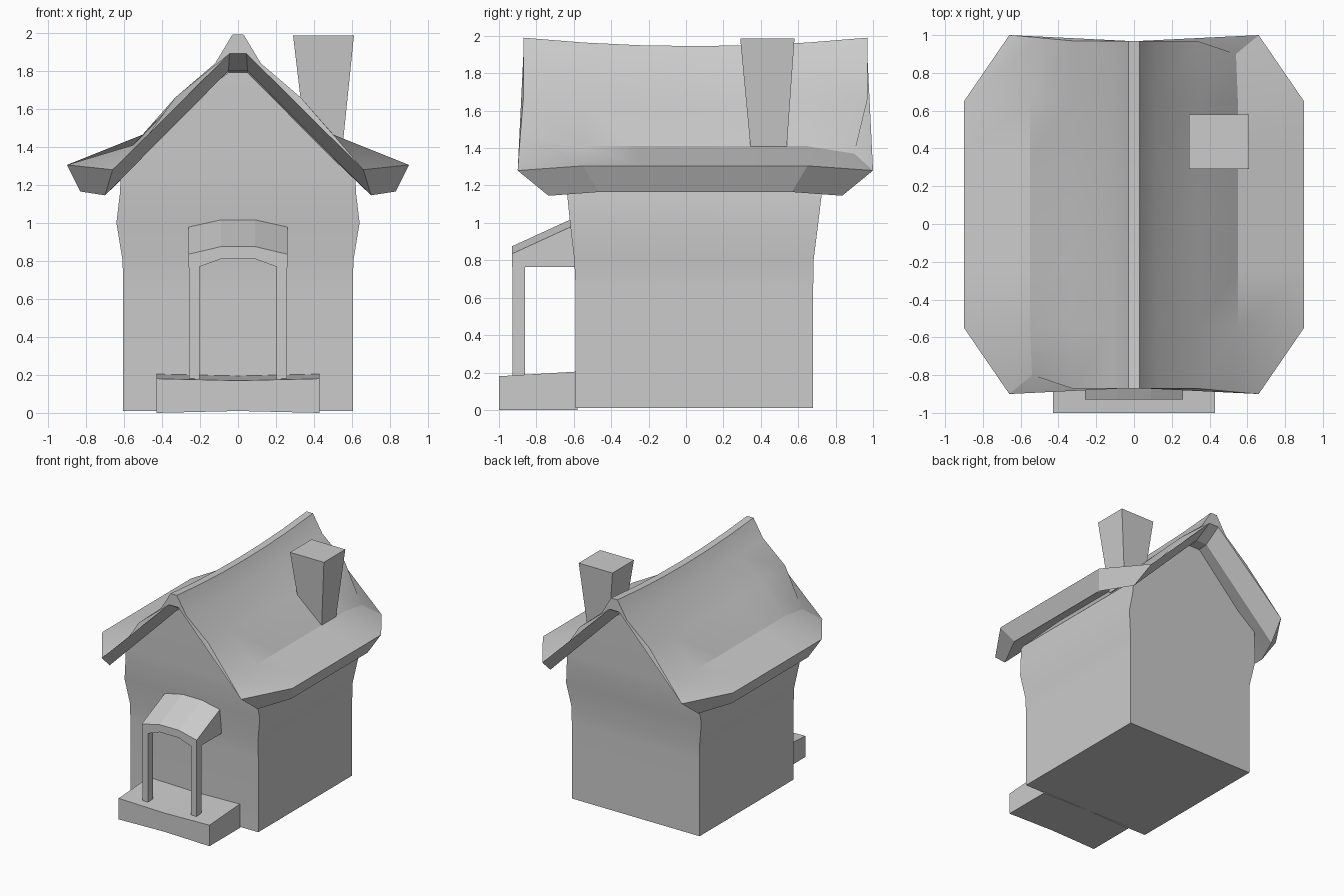
import bpy, bmesh
from math import radians

if "Cube" in bpy.data.objects:
    bpy.data.objects.remove(bpy.data.objects["Cube"])


def make(name, verts, faces, smooth=False):
    me = bpy.data.meshes.new(name)
    me.from_pydata(verts, [], faces)
    bm = bmesh.new()
    bm.from_mesh(me)
    bmesh.ops.recalc_face_normals(bm, faces=bm.faces)
    bm.to_mesh(me)
    bm.free()
    ob = bpy.data.objects.new(name, me)
    bpy.context.collection.objects.link(ob)
    if smooth:
        bpy.ops.object.select_all(action='DESELECT')
        ob.select_set(True)
        bpy.context.view_layer.objects.active = ob
        bpy.ops.object.shade_smooth_by_angle(angle=radians(22))
    return ob


def bridge(a, b, n):
    """Quads joining two rings of n vertices starting at index a and b."""
    return [(a + i, a + (i + 1) % n, b + (i + 1) % n, b + i) for i in range(n)]


def loft(name, rings, smooth=False):
    n = len(rings[0])
    faces = [tuple(range(n)), tuple(range((len(rings) - 1) * n, len(rings) * n))]
    for k in range(len(rings) - 1):
        faces += bridge(k * n, (k + 1) * n, n)
    return make(name, [v for r in rings for v in r], faces, smooth)


def rect(x0, x1, y0, y1, z):
    return [(x0, y0, z), (x1, y0, z), (x1, y1, z), (x0, y1, z)]


# House walls: flaring rings closing into a gable ridge under the roof
levels = [(0.01, .605, -.59, .68), (.65, .605, -.59, .68), (.8, .607, -.597, .682),
          (1.0, .64, -.62, .707), (1.15, .622, -.635, .725),
          (1.27, .615, -.64, .73), (1.85, .05, -.645, .735)]
loft("house_walls", [rect(-w, w, y0, y1, z) for z, w, y0, y1 in levels], True)

# Sagging roof: half sections, ridge to eave along the top then back underneath
MID = .05


def section(y):
    sag = .045 * ((y - MID) / .92) ** 2
    ye = MID + (y - MID) * .86           # underside is a little shorter
    half = [(.03, y, 1.945 + sag), (.12, y, 1.80 + sag), (.33, y, 1.62 + sag),
            (.55, y, 1.41), (.90, y, 1.305), (.83, ye, 1.165), (.05, ye, 1.77)]
    return half, half


def end_section(s):
    def half(side):
        # two diagonally opposite corners have a folded-in vertex
        fold = (.54, .85, 1.37) if side == s else (.50, .936, 1.465)
        pts = [(.03, .92, 1.99), (.12, .92, 1.84), (.33, .92, 1.66), fold,
               (.66, .95, 1.28), (.70, .785, 1.145), (.05, .77, 1.80)]
        return [(x, MID + s * y, z) for x, y, z in pts]
    return half(1), half(-1)


sections = [end_section(-1)] + [section(y) for y in (-.55, -.25, .05, .35, .65)] + [end_section(1)]
verts, faces, N = [], [], 14
for right, left in sections:
    verts += right + [(-x, y, z) for x, y, z in reversed(left)]
for k in range(len(sections) - 1):
    faces += bridge(k * N, (k + 1) * N, N)
# Gable ends: thin face below the roof line and a sloping soffit behind it
for base, y in ((0, -.87), ((len(sections) - 1) * N, .97)):
    e = len(verts)
    verts += [(.045, y, 1.89), (-.045, y, 1.89)]
    for side in (0, 1):
        idx = [base + (13 - i if side else i) for i in range(7)]
        faces += [(idx[0], idx[1], idx[2], e + side),
                  (idx[2], idx[3], idx[4], e + side),
                  (e + side, idx[4], idx[5], idx[6])]
    faces += [(base, e, e + 1, base + 13), (e, base + 6, base + 7, e + 1)]
make("roof", verts, faces, True)

# Chimney, tapering downwards
loft("chimney", [rect(.365, .545, .35, .535, 1.35), rect(.29, .61, .29, .58, 1.985)])

# Doorstep, slightly dished along its length
xs = (-.43, -.2, 0, .2, .43)
step = []
for y, top in ((-1, .18), (-.58, .205)):
    dish = [.01 * (1 - abs(x) / .43) for x in xs]
    step.append([(x, y, d) for x, d in zip(xs, dish)] +
                [(x, y, top - d) for x, d in zip(reversed(xs), reversed(dish))])
loft("doorstep", step)

# Porch canopy: arched slab rising towards the wall
under = [(-.26, .765), (-.2, .77), (-.09, .81), (.09, .81), (.2, .77), (.26, .765)]
over = [(.26, .835), (.09, .875), (-.09, .875), (-.26, .835)]
loft("porch_canopy", [[(x, y, z) for x, z in under] + [(x, y, z + rise) for x, z in over]
                      for y, rise in ((-.93, 0), (-.58, .16))])

# Porch posts
for side, name in ((-1, "left_porch_post"), (1, "right_porch_post")):
    a, b = sorted((side * .203, side * .257))
    loft(name, [rect(a, b, -.927, -.86, .16), rect(a, b, -.927, -.86, .775)])
